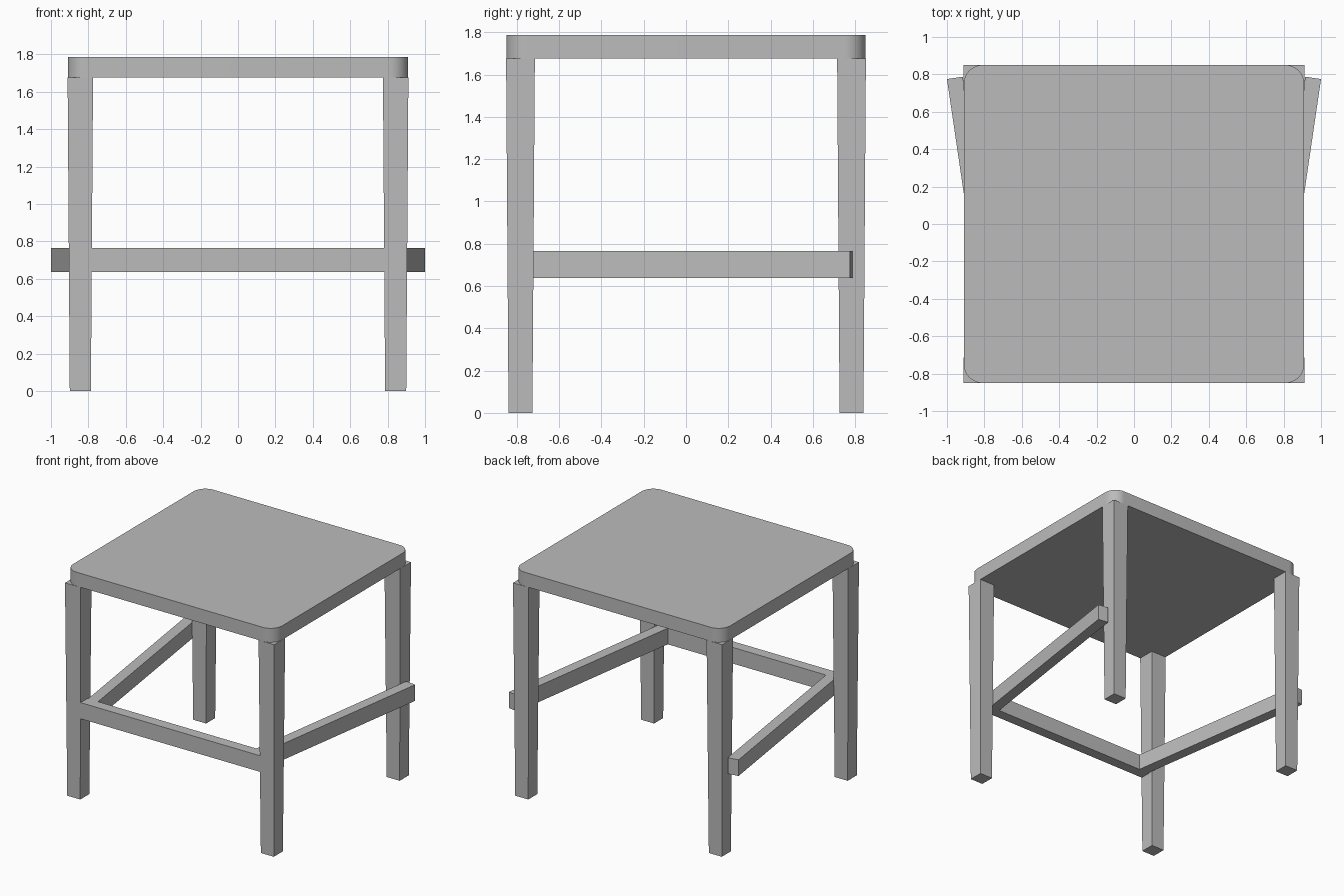
import bpy, bmesh, math
from mathutils import Matrix, Vector

default = bpy.data.objects.get("Cube")
if default:
    bpy.data.objects.remove(default, do_unlink=True)

grey = bpy.data.materials.new("plain grey")
grey.use_nodes = True
colour = (0.5, 0.5, 0.5, 1)
grey.diffuse_color = colour
grey.node_tree.nodes["Principled BSDF"].inputs["Base Color"].default_value = colour


def add_object(name, bm):
    bmesh.ops.recalc_face_normals(bm, faces=bm.faces)
    mesh = bpy.data.meshes.new(name)
    bm.to_mesh(mesh)
    bm.free()
    mesh.materials.append(grey)
    obj = bpy.data.objects.new(name, mesh)
    bpy.context.collection.objects.link(obj)
    return obj


def box(low, high):
    bm = bmesh.new()
    bmesh.ops.create_cube(bm, size=1)
    low, high = Vector(low), Vector(high)
    size = high - low
    for v in bm.verts:
        v.co = (low + high) / 2 + Vector(a * b for a, b in zip(v.co, size))
    return bm


# Seat: flat slab with rounded vertical corners
SEAT_BOTTOM = 1.677
bm = box((-0.91, -0.85, SEAT_BOTTOM), (0.91, 0.85, 1.787))
uprights = [e for e in bm.edges if abs(e.verts[0].co.z - e.verts[1].co.z) > 0.05]
bmesh.ops.bevel(bm, geom=uprights, offset=0.1, segments=10, profile=0.5, affect='EDGES')
seat = add_object("seat", bm)
bpy.context.view_layer.objects.active = seat
seat.select_set(True)
bpy.ops.object.shade_smooth_by_angle(angle=math.radians(30))
seat.select_set(False)

# Legs: square posts narrowing slightly toward the floor
for side, sx in (("left", 1), ("right", -1)):
    for end, sy in (("front", -1), ("back", 1)):
        bm = box((-0.068, -0.068, 0), (0.068, 0.068, SEAT_BOTTOM))
        for v in bm.verts:
            if v.co.z < 0.1:
                v.co.x *= 0.83
                v.co.y *= 0.83
        bm.transform(Matrix.Translation((sx * 0.843, sy * 0.783, 0)))
        add_object(f"{end}_{side}_leg", bm)

# Front rail, flush with the front of the legs
RAIL_LOW, RAIL_HIGH = 0.638, 0.765
add_object("front_rail", box((-0.8, -0.842, RAIL_LOW), (0.8, -0.757, RAIL_HIGH)))

# Side rails: run back from the front rail, splaying outward past the back legs
for side, sx in (("left", 1), ("right", -1)):
    bm = box((-0.085, -1.58, RAIL_LOW), (0, 0, RAIL_HIGH))
    bm.transform(Matrix.Translation((1, 0.775, 0)) @ Matrix.Rotation(-math.atan(0.147), 4, 'Z'))
    for v in bm.verts:
        v.co.x *= sx
    add_object(f"{side}_side_rail", bm)
